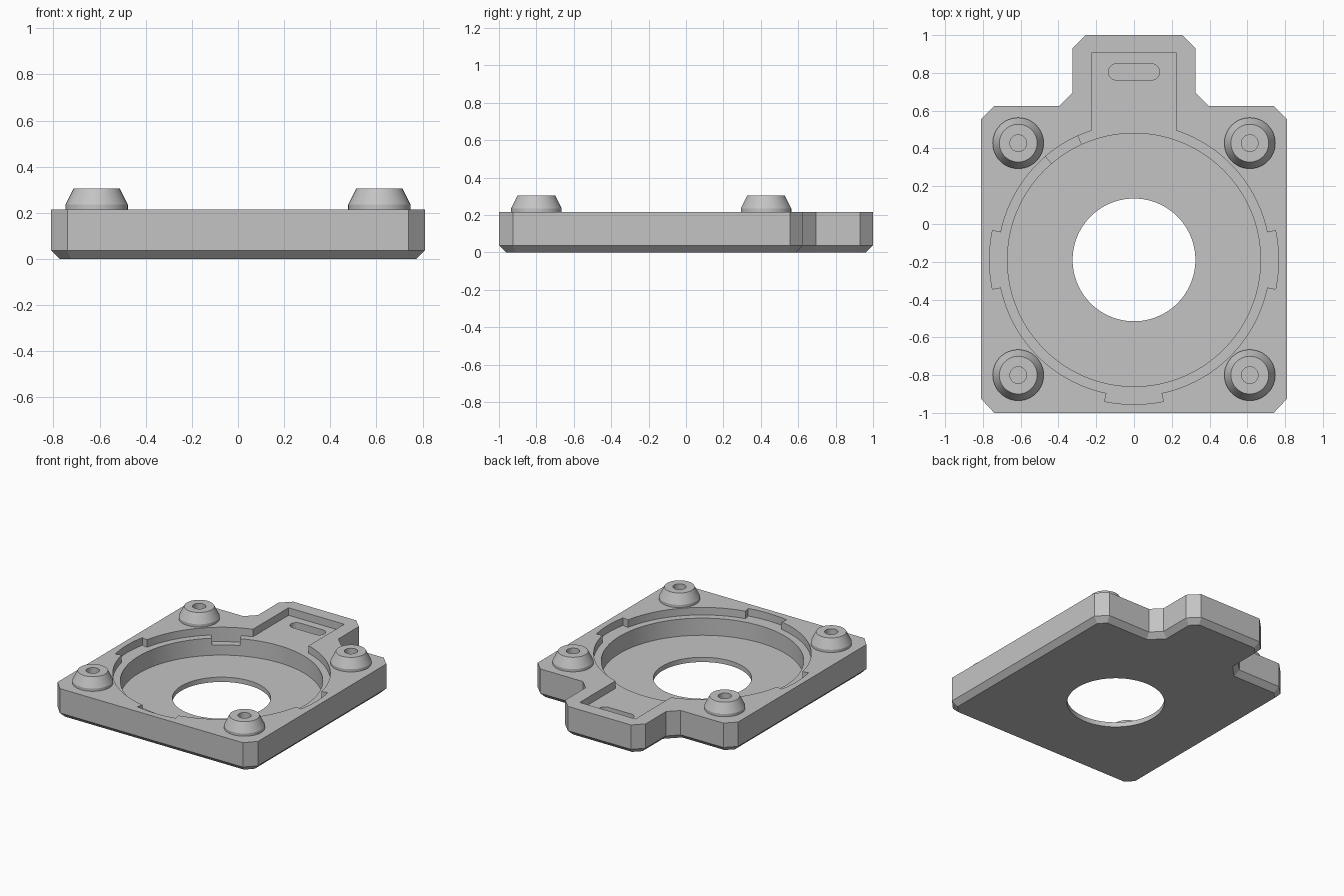
import bpy, bmesh
from math import sin, cos, radians, degrees, asin, pi

default = bpy.data.objects.get("Cube")
if default:
    bpy.data.objects.remove(default, do_unlink=True)

grey = bpy.data.materials.new("light grey")
grey.use_nodes = True
GREY = (0.55, 0.55, 0.55, 1)
grey.diffuse_color = GREY
grey.node_tree.nodes["Principled BSDF"].inputs["Base Color"].default_value = GREY

TOP, FLOOR, LEDGE = 0.215, 0.035, 0.16
BORE_Y = -0.19


def finish(name, bm):
    bmesh.ops.recalc_face_normals(bm, faces=bm.faces)
    mesh = bpy.data.meshes.new(name)
    bm.to_mesh(mesh)
    bm.free()
    mesh.materials.append(grey)
    obj = bpy.data.objects.new(name, mesh)
    bpy.context.collection.objects.link(obj)
    return obj


def prism(name, outline, z0, z1, chamfer=0):
    """Extrude a 2D outline, optionally chamfering its bottom rim."""
    bm = bmesh.new()
    base = bm.faces.new([bm.verts.new((x, y, z0)) for x, y in outline])
    up = bmesh.ops.extrude_face_region(bm, geom=[base], use_keep_orig=True)
    for v in up["geom"]:
        if isinstance(v, bmesh.types.BMVert):
            v.co.z = z1
    bmesh.ops.recalc_face_normals(bm, faces=bm.faces)
    if chamfer:
        rim = [e for e in bm.edges if all(abs(v.co.z - z0) < 1e-5 for v in e.verts)]
        bmesh.ops.bevel(bm, geom=rim, offset=chamfer * 1.0, segments=1,
                        affect='EDGES', offset_type='OFFSET')
    return finish(name, bm)


def arc(r, a0, a1, cx=0.0, cy=BORE_Y, step=2.5):
    n = max(2, round(abs(a1 - a0) / step))
    angles = [radians(a0 + (a1 - a0) * i / n) for i in range(n + 1)]
    return [(cx + r * cos(a), cy + r * sin(a)) for a in angles]


def circle(r, cx=0.0, cy=BORE_Y, step=2.5):
    return arc(r, 0, 360, cx, cy, step)[:-1]


def cut(target, cutter):
    cutter.hide_render = True
    mod = target.modifiers.new("cut", 'BOOLEAN')
    mod.operation, mod.solver, mod.object = 'DIFFERENCE', 'EXACT', cutter
    bpy.context.view_layer.objects.active = target
    bpy.ops.object.modifier_apply(modifier=mod.name)
    bpy.data.objects.remove(cutter, do_unlink=True)


def smooth(obj):
    bpy.ops.object.select_all(action='DESELECT')
    obj.select_set(True)
    bpy.context.view_layer.objects.active = obj
    bpy.ops.object.shade_smooth_by_angle(angle=radians(20))


# Housing plate with clipped corners and a rear tab
half = [(0.74, -1), (0.81, -0.925), (0.81, 0.555), (0.74, 0.625),
        (0.395, 0.625), (0.325, 0.695), (0.325, 0.93), (0.255, 1)]
plate = prism("housing_plate", half + [(-x, y) for x, y in reversed(half)],
              0, TOP, chamfer=0.037)

# Stepped ledge with three side notches, joined to the tab pocket
R, NOTCH_R, W = 0.72, 0.765, 11.7
POCKET_X, POCKET_Y = 0.225, 0.905
pocket_angle = degrees(asin(POCKET_X / R))
ledge, angle = [], 90 + pocket_angle
for mid in (180, 270, 360):
    ledge += arc(R, angle, mid - W) + arc(NOTCH_R, mid - W, mid + W)
    angle = mid + W
ledge += arc(R, angle, 450 - pocket_angle)
ledge += [(POCKET_X, POCKET_Y), (-POCKET_X, POCKET_Y)]
cut(plate, prism("ledge_cutter", ledge, LEDGE, 0.5))

# Main bore, centre opening and a lowered gap in the ledge
cut(plate, prism("bore_cutter", circle(0.67), FLOOR, 0.5))
cut(plate, prism("opening_cutter", circle(0.325, step=4), -0.2, 0.5))
gap = arc(R + 0.001, 114.5, 130.5) + arc(0.6, 130.5, 114.5)
cut(plate, prism("gap_cutter", gap, 0.11, 0.5))

# Blind slot in the tab pocket
slot = (arc(0.043, -90, 90, 0.092, 0.805, 10)
        + arc(0.043, 90, 270, -0.092, 0.805, 10))
cut(plate, prism("slot_cutter", slot, 0.1, 0.5))

# Four screw bosses with blind holes
HOLE = 0.044
boss_profile = [(0.135, TOP), (0.135, 0.235), (0.1, 0.305),
                (HOLE, 0.305), (HOLE, TOP)]
for side, sx in (("left", 1), ("right", -1)):
    for end, y in (("front", -0.8), ("back", 0.428)):
        x = sx * 0.613
        cut(plate, prism("drill_cutter", circle(HOLE, x, y, 7.5), 0.1, 0.5))
        bm = bmesh.new()
        verts = [bm.verts.new((x + r, y, z)) for r, z in boss_profile]
        edges = [bm.edges.new(pair) for pair in zip(verts, verts[1:])]
        bmesh.ops.spin(bm, geom=verts + edges, cent=(x, y, 0), axis=(0, 0, 1),
                       angle=2 * pi, steps=48, use_merge=True)
        bmesh.ops.remove_doubles(bm, verts=bm.verts, dist=1e-5)
        # keep the outer surface facing away from the boss axis
        boss = finish(f"{end}_{side}_screw_boss", bm)
        outer = max(boss.data.polygons, key=lambda p: (p.center.x - x) ** 2 + (p.center.y - y) ** 2)
        if outer.normal.x * (outer.center.x - x) + outer.normal.y * (outer.center.y - y) < 0:
            boss.data.flip_normals()
        smooth(boss)

smooth(plate)
